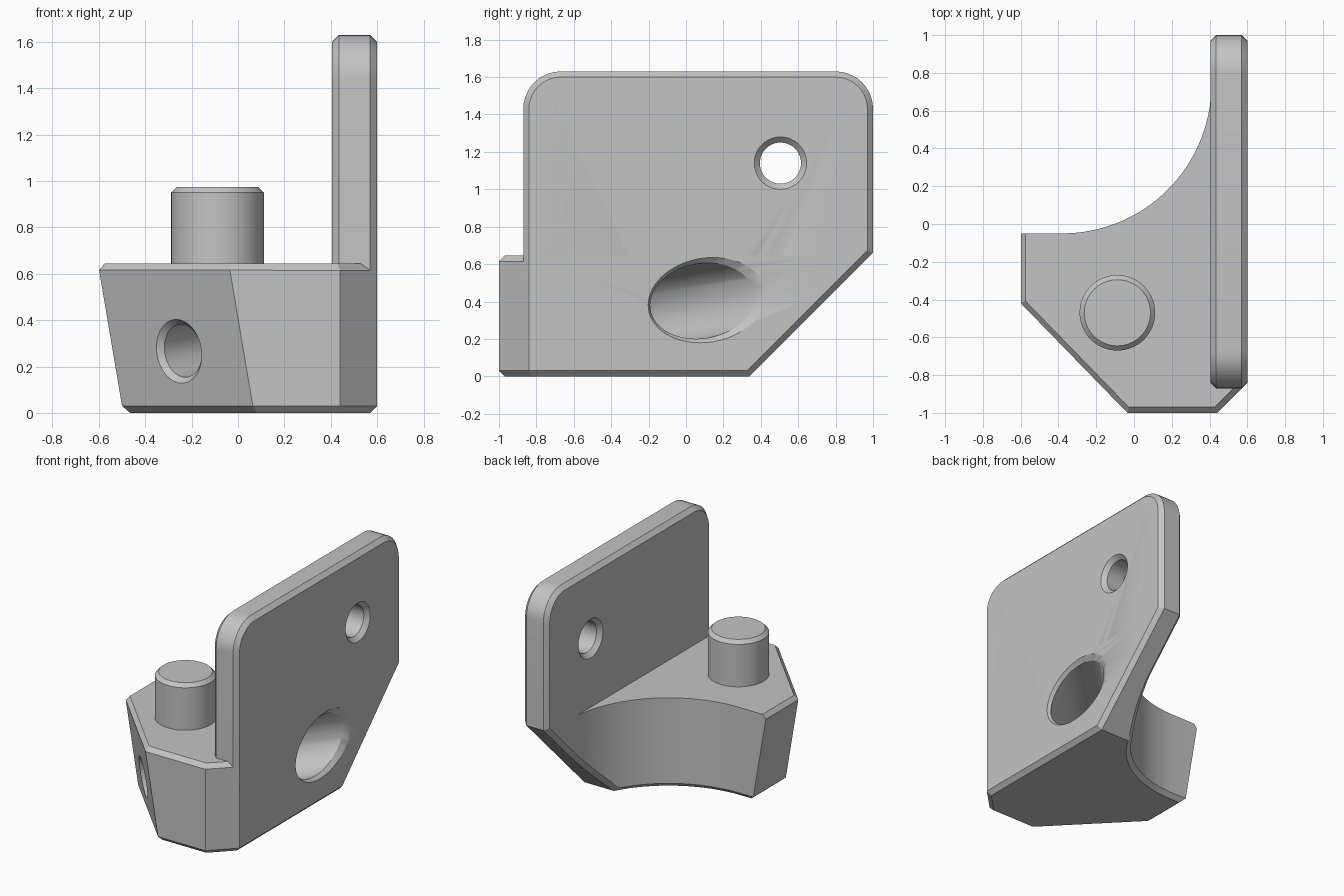
import bpy, bmesh, math
from mathutils import Vector

cube = bpy.data.objects.get("Cube")
if cube:
    bpy.data.objects.remove(cube, do_unlink=True)

grey = bpy.data.materials.new("plain_grey")
grey.use_nodes = True
grey.diffuse_color = (0.55, 0.55, 0.55, 1)
grey.node_tree.nodes["Principled BSDF"].inputs["Base Color"].default_value = (0.55, 0.55, 0.55, 1)

CHAMFER = 0.03
TOP = 0.645      # top of the base block
DIAGONAL = 0.34  # sloped underside lies on y - z = DIAGONAL
X, Z = Vector((1, 0, 0)), Vector((0, 0, 1))


def finish(name, bm):
    bmesh.ops.recalc_face_normals(bm, faces=bm.faces[:])
    mesh = bpy.data.meshes.new(name)
    bm.to_mesh(mesh)
    bm.free()
    mesh.materials.append(grey)
    obj = bpy.data.objects.new(name, mesh)
    bpy.context.collection.objects.link(obj)
    return obj


def loft(bm, loops):
    """Skin a stack of closed loops and cap both ends."""
    rings = [[bm.verts.new(p) for p in loop] for loop in loops]
    for a, b in zip(rings, rings[1:]):
        for i in range(len(a)):
            j = (i + 1) % len(a)
            bm.faces.new((a[i], a[j], b[j], b[i]))
    bm.faces.new(rings[0])
    bm.faces.new(rings[-1])


def arc(cx, cy, r, start, end, steps):
    angles = [math.radians(start + (end - start) * i / steps) for i in range(steps + 1)]
    return [(cx + r * math.cos(a), cy + r * math.sin(a)) for a in angles]


def turned(name, origin, axis, rings):
    """Round solid; each ring is (distance, radius, normal of the ring's plane)."""
    u = axis.orthogonal().normalized()
    v = axis.cross(u)
    loops = []
    for dist, radius, normal in rings:
        loop = []
        for i in range(64):
            a = math.tau * i / 64
            offset = radius * (math.cos(a) * u + math.sin(a) * v)
            slide = -offset.dot(normal) / axis.dot(normal)
            loop.append(origin + axis * (dist + slide) + offset)
        loops.append(loop)
    bm = bmesh.new()
    loft(bm, loops)
    return finish(name, bm)


def chamfer(bm, test):
    edges = [e for e in bm.edges if test(e.verts[0].co, e.verts[1].co)]
    bmesh.ops.bevel(bm, geom=edges, offset=CHAMFER, offset_type='OFFSET',
                    segments=1, profile=0.5, affect='EDGES', clamp_overlap=False)


def near(a, b):
    return abs(a - b) < 0.001


# Base block: leaning left sides, scooped back, sloped underside
lean = 0.109
leaning = [(-0.04, -1), (-0.604, -0.42), (-0.604, -0.05)]
fixed = arc(-0.38, 0.74, 0.79, -90, 0, 22) + [(0.6, 0.74), (0.6, -0.84), (0.44, -1)]
bm = bmesh.new()
loft(bm, [[(x + lean, y, 0) for x, y in leaning] + [(x, y, 0) for x, y in fixed],
          [(x, y, TOP) for x, y in leaning + fixed]])
cut = bmesh.ops.bisect_plane(bm, geom=bm.verts[:] + bm.edges[:] + bm.faces[:],
                             plane_co=(0, DIAGONAL, 0), plane_no=(0, 1, -1), clear_outer=True)
bmesh.ops.holes_fill(bm, edges=[e for e in bm.edges if e.is_boundary], sides=0)
bmesh.ops.recalc_face_normals(bm, faces=bm.faces[:])


def block_edge(a, b):
    on_slope = all(near(p.y - p.z, DIAGONAL) for p in (a, b))
    on_floor = near(a.z, 0) and near(b.z, 0)
    if on_slope or on_floor:
        end = near(a.y, 0.74) and near(b.y, 0.74)
        return on_slope != on_floor and not end
    on_top = near(a.z, TOP) and near(b.z, TOP)
    return on_top and (max(a.y, b.y) < -0.4 or max(a.x, b.x) < -0.55)


chamfer(bm, block_edge)
block = finish("base_block", bm)

# Upright plate with rounded top corners; its lower part sits inside the block
outline = ([(-0.87, 0.3), (DIAGONAL + 0.3, 0.3), (1, 1 - DIAGONAL)]
           + arc(0.8, 1.43, 0.2, 0, 90, 10) + arc(-0.67, 1.43, 0.2, 90, 180, 10))
bm = bmesh.new()
loft(bm, [[(x, y, z) for y, z in outline] for x in (0.405, 0.6)])
bmesh.ops.recalc_face_normals(bm, faces=bm.faces[:])
chamfer(bm, lambda a, b: near(a.x, b.x))
plate = finish("upright_plate", bm)

# Locating pin
turned("locating_pin", Vector((-0.088, -0.47, 0)), Z,
       [(0.6, 0.2, Z), (0.95, 0.2, Z), (0.975, 0.175, Z)])

# Stepped bore square to the leaning face, opening on the plate side
axis = Vector((0.348, 0.336, 0.058)).normalized()
start = Vector((-0.255, -0.715, 0.265))
length = (0.6 - start.x) / axis.x
bore = turned("bore_cutter", start, axis,
              [(-0.1, 0.24, axis), (0, 0.14, axis), (0.025, 0.115, axis),
               (0.4, 0.115, axis), (0.4, 0.2, axis), (length - 0.035, 0.2, X),
               (length, 0.225, X), (length + 0.14, 0.325, X)])

# Countersunk hole through the plate
hole = turned("hole_cutter", Vector((0.405, 0.505, 1.14)), X,
              [(-0.1, 0.24, X), (0, 0.14, X), (0.03, 0.11, X),
               (0.165, 0.11, X), (0.195, 0.14, X), (0.295, 0.24, X)])

for target, cutter in ((block, bore), (plate, bore), (plate, hole)):
    bpy.context.view_layer.objects.active = target
    mod = target.modifiers.new("cut", 'BOOLEAN')
    mod.operation = 'DIFFERENCE'
    mod.solver = 'EXACT'
    mod.object = cutter
    bpy.ops.object.modifier_apply(modifier=mod.name)
for cutter in (bore, hole):
    bpy.data.objects.remove(cutter, do_unlink=True)

# Smooth the curved walls, keep chamfers sharp
bpy.ops.object.select_all(action='DESELECT')
for obj in bpy.context.collection.objects:
    if obj.type == 'MESH':
        obj.select_set(True)
        bpy.context.view_layer.objects.active = obj
bpy.ops.object.shade_smooth_by_angle(angle=math.radians(25))
